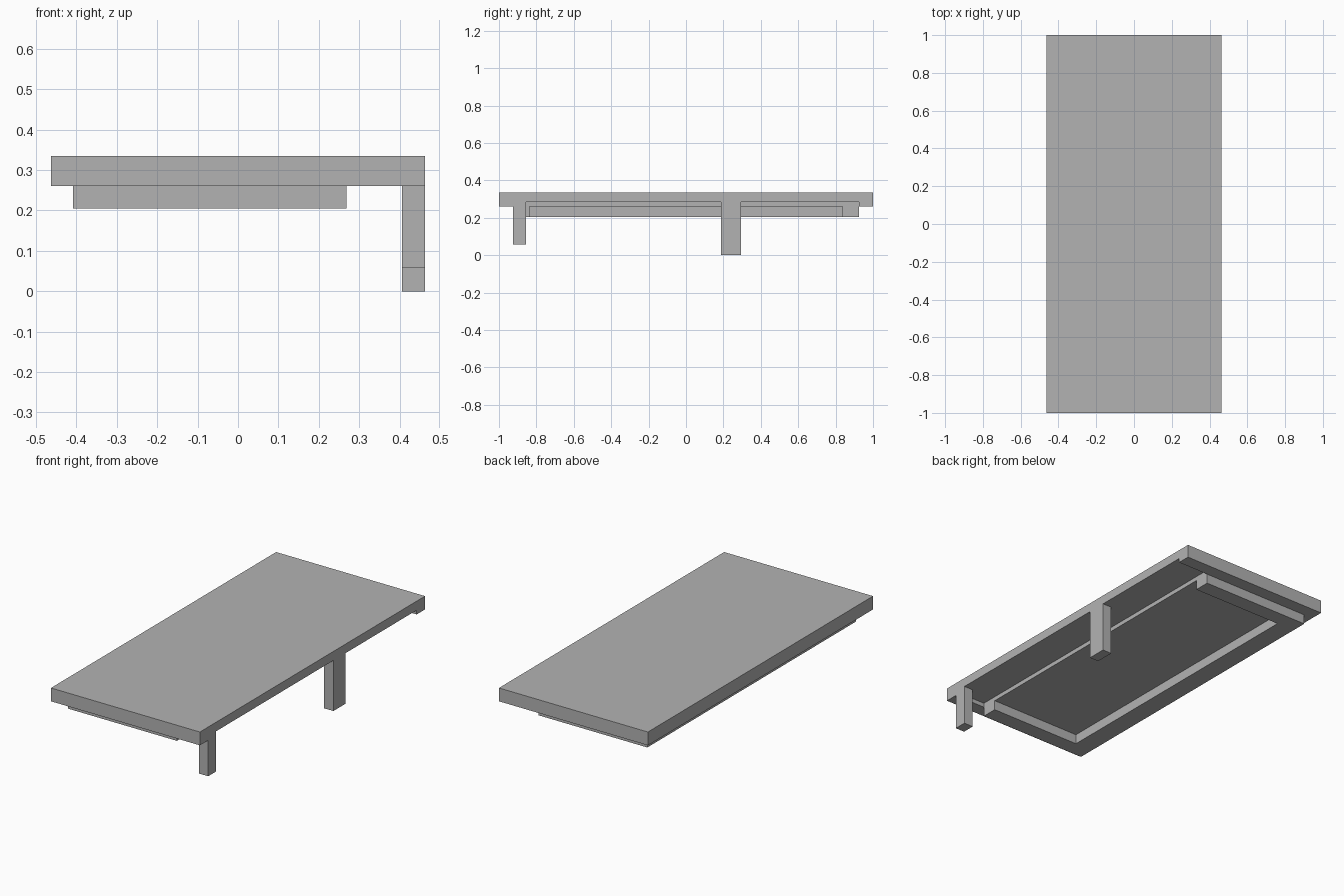
import bpy
import bmesh

default = bpy.data.objects.get("Cube")
if default:
    bpy.data.objects.remove(default, do_unlink=True)

# One plain grey for everything
grey = bpy.data.materials.new("plain grey")
grey.use_nodes = True
GREY = (0.45, 0.45, 0.45, 1)
grey.diffuse_color = GREY
grey.node_tree.nodes["Principled BSDF"].inputs["Base Color"].default_value = GREY


def prism(name, outline, z0, z1):
    """Extrude a flat outline from z0 up to z1."""
    bm = bmesh.new()
    base = bm.faces.new([bm.verts.new((x, y, z0)) for x, y in outline])
    grown = bmesh.ops.extrude_face_region(bm, geom=[base])["geom"]
    top = [v for v in grown if isinstance(v, bmesh.types.BMVert)]
    bmesh.ops.translate(bm, vec=(0, 0, z1 - z0), verts=top)
    bmesh.ops.recalc_face_normals(bm, faces=bm.faces)
    mesh = bpy.data.meshes.new(name)
    bm.to_mesh(mesh)
    bm.free()
    mesh.materials.append(grey)
    obj = bpy.data.objects.new(name, mesh)
    bpy.context.collection.objects.link(obj)
    return obj


def box(name, x0, x1, y0, y1, z0, z1):
    return prism(name, [(x0, y0), (x1, y0), (x1, y1), (x0, y1)], z0, z1)


HALF_W = 0.463                      # half width of the slab
TOP, UNDER, RECESS = 0.335, 0.26, 0.284
RIM_LOW = 0.205
END, INNER = 0.926, 0.836           # rim outer and inner ends along y
RIM_X0, RIM_IN, RIM_X1 = -0.408, -0.297, 0.268
LEG_X = 0.406

# Slab with a shallow recess along its left underside
slab = box("slab", -HALF_W, HALF_W, -1, 1, UNDER, TOP)
cutter = box("recess_cutter", RIM_X1, HALF_W + 0.1, -END, END, UNDER - 0.1, RECESS)
cutter.hide_render = True
cutter.hide_viewport = True
cut = slab.modifiers.new("recess", "BOOLEAN")
cut.operation = "DIFFERENCE"
cut.solver = "EXACT"
cut.object = cutter

# U-shaped rim under the slab, open toward the recess
prism("under_rim", [(RIM_X1, -END), (RIM_X1, -INNER), (RIM_IN, -INNER),
                    (RIM_IN, INNER), (RIM_X1, INNER), (RIM_X1, END),
                    (RIM_X0, END), (RIM_X0, -END)], RIM_LOW, UNDER)

# Two legs standing in the recess, flush with the slab edge
box("front_leg", LEG_X, HALF_W, -END, -0.855, 0.058, RECESS)
box("middle_leg", LEG_X, HALF_W, 0.186, 0.295, 0, RECESS)
